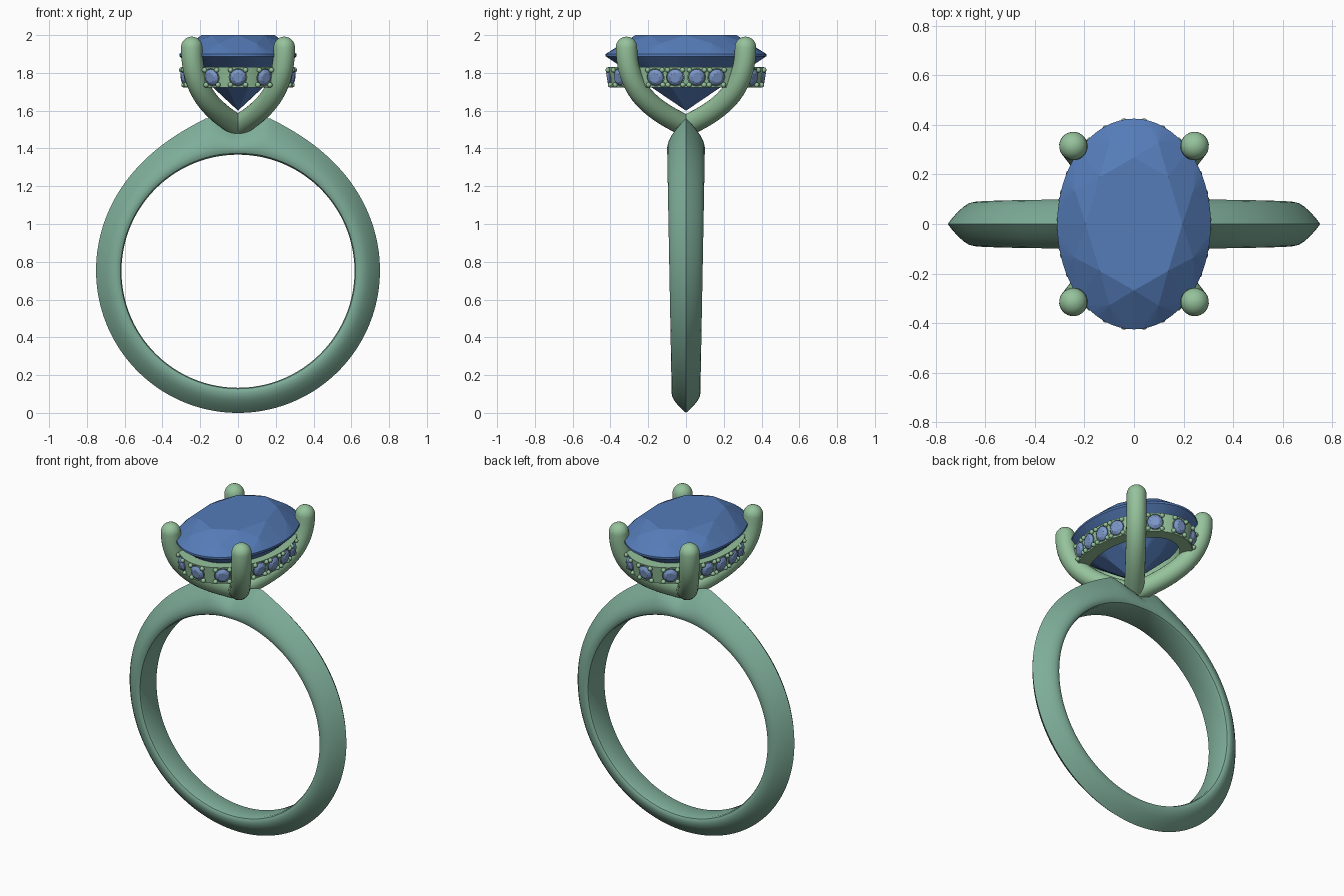
import bpy, bmesh
from math import sin, cos, pi, radians, degrees, exp, sqrt, atan2
from mathutils import Vector, Matrix

if "Cube" in bpy.data.objects:
    bpy.data.objects.remove(bpy.data.objects["Cube"])


def material(name, rgb):
    m = bpy.data.materials.new(name)
    m.diffuse_color = (*rgb, 1)
    m.use_nodes = True
    m.node_tree.nodes["Principled BSDF"].inputs["Base Color"].default_value = m.diffuse_color
    return m


BAND = material("band_green", (0.21, 0.42, 0.32))
HEAD = material("head_green", (0.30, 0.54, 0.33))
BLUE = material("stone_blue", (0.09, 0.20, 0.48))
PALE = material("small_stone_blue", (0.20, 0.31, 0.58))


def add_object(name, mesh, mat=None):
    ob = bpy.data.objects.new(name, mesh)
    bpy.context.collection.objects.link(ob)
    if mat and not mesh.materials:
        mesh.materials.append(mat)
    return ob


def from_bmesh(name, bm, mat, smooth=True):
    bmesh.ops.recalc_face_normals(bm, faces=bm.faces)
    me = bpy.data.meshes.new(name)
    bm.to_mesh(me)
    bm.free()
    ob = add_object(name, me, mat)
    if smooth:
        bpy.ops.object.select_all(action='DESELECT')
        bpy.context.view_layer.objects.active = ob
        ob.select_set(True)
        bpy.ops.object.shade_smooth_by_angle(angle=radians(35))
    return ob


def loft(rings, closed):
    """Skin a list of closed point rings; cap the ends if not closed."""
    bm = bmesh.new()
    vs = [[bm.verts.new(p) for p in r] for r in rings]
    n = len(vs[0])
    for i in range(len(vs) if closed else len(vs) - 1):
        a, b = vs[i], vs[(i + 1) % len(vs)]
        for j in range(n):
            k = (j + 1) % n
            bm.faces.new((a[j], a[k], b[k], b[j]))
    if not closed:
        bm.faces.new(vs[0])
        bm.faces.new(vs[-1])
    return bm


def brilliant(sx, sy, table, crown, belt, pavilion, n=32):
    """Faceted stone as the hull of table, star, girdle and culet points."""
    bm = bmesh.new()

    def ring(count, s, z, off=0.0):
        for i in range(count):
            a = 2 * pi * (i + off) / count
            bm.verts.new((sx * s * cos(a), sy * s * sin(a), z))
    ring(8, table, crown)
    ring(8, (1 + table) / 2 + 0.02, crown * 0.56, 0.5)
    ring(n, 1, 0)
    ring(n, 1, -belt)
    ring(8, 0.42, -belt - pavilion * 0.61, 0.5)
    bm.verts.new((0, 0, -belt - pavilion))
    bmesh.ops.convex_hull(bm, input=bm.verts)
    bmesh.ops.dissolve_limit(bm, angle_limit=radians(1), verts=bm.verts, edges=bm.edges)
    return bm


# Band: knife-edged section swept round, rising to two shoulders at the top
half = [(0, 0.78), (0.04, 0.92), (0.12, 0.99), (0.22, 1.0), (0.36, 0.95),
        (0.52, 0.8), (0.7, 0.55), (0.86, 0.28), (1, 0)]
section = half + [(t, -w) for t, w in reversed(half[:-1])]
rings = []
N = 180
for i in range(N):
    a = 2 * pi * i / N
    d = degrees(a if a <= pi else 2 * pi - a)
    outer = 0.75 + 0.08 * exp(-(d - 11) / 20) if d > 11 else 0.83 - 0.07 * (1 - d / 11)
    width = 0.088 + 0.012 * cos(a)
    rings.append([(sin(a) * r, width * w, 0.75 + cos(a) * r)
                  for t, w in section for r in [0.617 + t * (outer - 0.617)]])
from_bmesh("band", loft(rings, True), BAND)

# Prongs: one curved claw with a round tip, mirrored to four
ctrl = [(0, 1.52), (0.55, 1.60), (1, 1.70), (1, 1.935)]
reach = Vector((0.245, 0.315, 0))
out, side = reach.normalized(), Vector((0.315, -0.245, 0)).normalized()
up = Vector((0, 0, 1))
R = 0.057
rings = []


def tube_ring(c, normal, r):
    rings.append([c + (side * cos(2 * pi * k / 24) + normal * sin(2 * pi * k / 24)) * r
                  for k in range(24)])


for i in range(21):
    t = i / 20
    b = [(1 - t) ** 3, 3 * t * (1 - t) ** 2, 3 * t * t * (1 - t), t ** 3]
    db = [-(1 - t) ** 2, (1 - t) * (1 - 3 * t), t * (2 - 3 * t), t * t]
    s, z = (sum(w * p[q] for w, p in zip(b, ctrl)) for q in (0, 1))
    ds, dz = (sum(w * p[q] for w, p in zip(db, ctrl)) for q in (0, 1))
    tangent = (reach * ds + up * dz).normalized()
    tube_ring(reach * s + up * z, tangent.cross(side), R)
tip = reach + up * 1.935
for i in range(1, 8):
    a = pi / 2 * i / 7.2
    tube_ring(tip + up * R * sin(a), up.cross(side), R * cos(a))
prongs = from_bmesh("prongs", loft(rings, False), HEAD)
mir = prongs.modifiers.new("mirror", 'MIRROR')
mir.use_axis = (True, True, False)
mir.use_mirror_merge = False

# Oval centre stone
AX, AY = 0.31, 0.425
stone = from_bmesh("centre_stone", brilliant(AX, AY, 0.63, 0.1, 0.012, 0.288, 64), BLUE, False)
stone.location.z = 1.9

# Hidden halo: tapered oval collar under the stone
profile = [(0.012, 1.83), (0.03, 1.722), (0.105, 1.722), (0.095, 1.83)]
rings = []
for i in range(96):
    a = 2 * pi * i / 96
    rings.append([((AX - d) * cos(a), (AY - d) * sin(a), z) for d, z in profile])
halo = from_bmesh("halo_collar", loft(rings, True), HEAD)

# Small stones: four along each side, three at each end
angles = [c + d for c in (0, 180) for d in (-23.6, -8.1, 8.1, 23.6)]
angles += [c + d for c in (90, 270) for d in (-29, 0, 29)]
bm = brilliant(0.044, 0.044, 0.6, 0.014, 0.004, 0.03, 16)
small = bpy.data.meshes.new("small_stone")
bmesh.ops.recalc_face_normals(bm, faces=bm.faces)
bm.to_mesh(small)
bm.free()
seats, beads = bmesh.new(), bmesh.new()
for i, deg in enumerate(angles):
    a = radians(deg)
    n = Vector((cos(a) / AX, sin(a) / AY, 0)).normalized()
    n = (n - up * 0.16).normalized()
    tan = up.cross(n).normalized()
    frame = Matrix((tan, n.cross(tan), n)).transposed().to_4x4()
    pos = Vector(((AX - 0.02) * cos(a), (AY - 0.02) * sin(a), 1.776))
    m = Matrix.Translation(pos) @ frame
    gem = add_object(f"small_stone_{i + 1}", small, PALE)
    gem.matrix_world = m
    # round seat cut for the stone
    bmesh.ops.create_cone(seats, cap_ends=True, segments=24, radius1=0.047, radius2=0.047,
                          depth=0.09, matrix=m @ Matrix.Translation((0, 0, 0.025)))
    # four holding beads
    for x in (-0.04, 0.04):
        for y in (-0.04, 0.04):
            bmesh.ops.create_uvsphere(beads, u_segments=10, v_segments=8, radius=0.014,
                                      matrix=m @ Matrix.Translation((x, y, 0.001)))
from_bmesh("halo_beads", beads, HEAD)
cutter = from_bmesh("seat_cutter", seats, None, False)
cutter.hide_render = True
cutter.hide_viewport = False
cutter.display_type = 'WIRE'
cut = halo.modifiers.new("seats", 'BOOLEAN')
cut.operation = 'DIFFERENCE'
cut.solver = 'EXACT'
cut.use_self = True
cut.object = cutter
